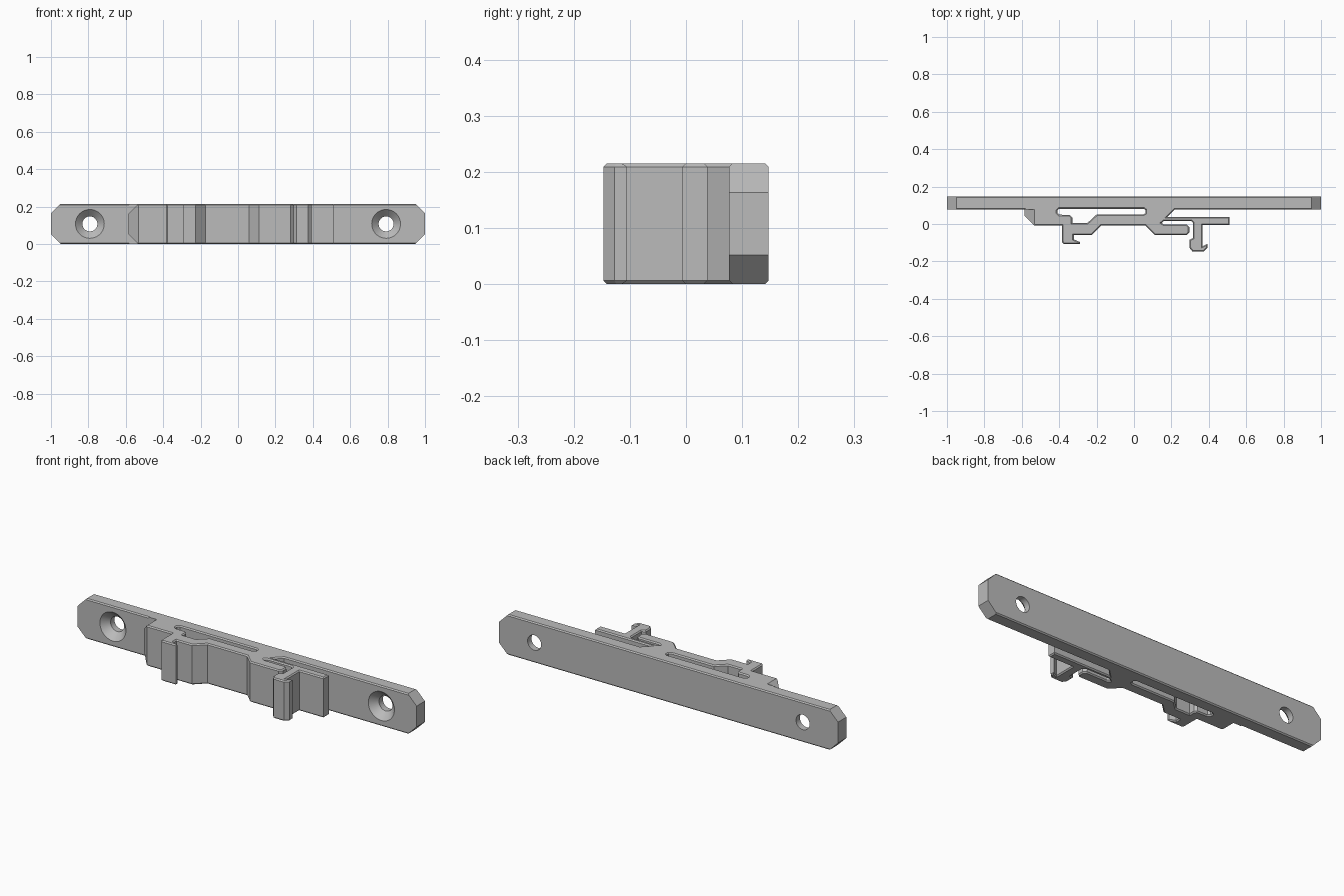
import bpy, bmesh, math
from mathutils import Matrix

if "Cube" in bpy.data.objects:
    bpy.data.objects.remove(bpy.data.objects["Cube"])

HEIGHT, EDGE = 0.215, 0.006
BACK, FACE = 0.147, 0.077

grey = bpy.data.materials.new("plain grey")
grey.use_nodes = True
grey.diffuse_color = (0.5, 0.5, 0.5, 1)
grey.node_tree.nodes["Principled BSDF"].inputs["Base Color"].default_value = (0.5, 0.5, 0.5, 1)

# Plan outline: mounting bar, left latch, right spring arm with hook
outline = [
    (-1, BACK), (-1, FACE), (-.585, FACE), (-.585, .043), (-.532, -.008),
    (-.385, -.008), (-.385, -.096), (-.376, -.107), (-.29, -.107), (-.29, -.096),
    (-.322, -.082), (-.322, -.06), (-.228, -.06), (-.175, -.009), (.06, -.009),
    (.113, -.06), (.28, -.06), (.296, -.045), (.296, -.016), (.282, -.002),
    (.16, -.002), (.148, .006), (.16, .016), (.305, .016), (.316, .006),
    (.316, -.075), (.296, -.085), (.296, -.127), (.312, -.147), (.373, -.147),
    (.394, -.127), (.394, -.105), (.366, -.119), (.366, -.006), (.51, -.006), (.51, .038),
    (.178, .038), (.218, FACE), (1, FACE), (1, BACK)]

# Closed slot behind the latch
slot = [
    (-.4, .081), (-.41, .072), (-.41, .06), (-.4, .05), (-.342, .048), (-.33, .035),
    (-.33, .005), (-.25, .005), (-.2, .051), (.05, .051), (.062, .058), (.062, .074), (.053, .081)]


def extruded_plan(name, loops):
    curve = bpy.data.curves.new(name, "CURVE")
    curve.dimensions, curve.fill_mode = "2D", "BOTH"
    curve.extrude = HEIGHT / 2 - EDGE
    curve.bevel_depth, curve.bevel_resolution, curve.offset = EDGE, 0, -EDGE
    for loop in loops:
        spline = curve.splines.new("POLY")
        spline.points.add(len(loop) - 1)
        for point, (x, y) in zip(spline.points, loop):
            point.co = (x, y, 0, 1)
        spline.use_cyclic_u = True
    temp = bpy.data.objects.new(name, curve)
    bpy.context.collection.objects.link(temp)
    mesh = bpy.data.meshes.new_from_object(temp.evaluated_get(bpy.context.evaluated_depsgraph_get()))
    bpy.data.objects.remove(temp)
    bm = bmesh.new()
    bm.from_mesh(mesh)
    bmesh.ops.remove_doubles(bm, verts=bm.verts, dist=0.0001)
    bmesh.ops.dissolve_limit(bm, angle_limit=0.01, verts=bm.verts, edges=bm.edges)
    bmesh.ops.translate(bm, verts=bm.verts, vec=(0, 0, HEIGHT / 2))
    bmesh.ops.recalc_face_normals(bm, faces=bm.faces)
    bm.to_mesh(mesh)
    bm.free()
    obj = bpy.data.objects.new(name, mesh)
    bpy.context.collection.objects.link(obj)
    obj.data.materials.clear()
    obj.data.materials.append(grey)
    return obj


def make_cutter(name, bm):
    mesh = bpy.data.meshes.new(name)
    bmesh.ops.recalc_face_normals(bm, faces=bm.faces)
    bm.to_mesh(mesh)
    bm.free()
    mesh.materials.append(grey)
    obj = bpy.data.objects.new(name, mesh)
    bpy.context.collection.objects.link(obj)
    obj.hide_render = True
    return obj


def corner_cutter(name, x, side, top, y0, y1):
    # Triangular prism that slants off one end corner
    z, up = (HEIGHT, 1) if top else (0, -1)
    tri = [(x - side * .06, z + up * .008), (x + side * .05, z + up * .008),
           (x + side * .05, z - up * .102)]
    bm = bmesh.new()
    face = bm.faces.new([bm.verts.new((a, y0, b)) for a, b in tri])
    new = bmesh.ops.extrude_face_region(bm, geom=[face])["geom"]
    bmesh.ops.translate(bm, vec=(0, y1 - y0, 0), verts=[v for v in new if isinstance(v, bmesh.types.BMVert)])
    return make_cutter(name, bm)


def screw_cutter(name, x):
    # Countersunk screw hole as one lathed shape
    bm = bmesh.new()
    profile = [(0, 0), (.077, 0), (.077, FACE), (.04, FACE + .037), (.04, .2), (0, .2)]
    verts = [bm.verts.new((r, y, 0)) for r, y in profile]
    edges = [bm.edges.new(pair) for pair in zip(verts, verts[1:])]
    bmesh.ops.spin(bm, geom=verts + edges, axis=(0, 1, 0), cent=(0, 0, 0),
                   angle=math.tau, steps=40)
    bmesh.ops.remove_doubles(bm, verts=bm.verts, dist=0.0001)
    bmesh.ops.transform(bm, verts=bm.verts, matrix=Matrix.Translation((x, 0, HEIGHT / 2)))
    return make_cutter(name, bm)


rail = extruded_plan("mounting_bar_with_clips", [outline, slot])
cutters = []
for side, word in ((-1, "right"), (1, "left")):
    cutters.append(screw_cutter(f"{word}_screw_cutter", side * .792))
    for top in (True, False):
        cutters.append(corner_cutter(f"{word}_end_cutter", side, side, top, -.1, .3))
for top in (True, False):
    cutters.append(corner_cutter("latch_end_cutter", -.585, -1, top, -.2, FACE))

for cutter in cutters:
    mod = rail.modifiers.new(cutter.name, "BOOLEAN")
    mod.operation, mod.solver, mod.object = "DIFFERENCE", "EXACT", cutter

# Apply the cuts and smooth only the round holes
bpy.context.view_layer.update()
result = bpy.data.meshes.new_from_object(rail.evaluated_get(bpy.context.evaluated_depsgraph_get()))
rail.modifiers.clear()
rail.data = result
for cutter in cutters:
    bpy.data.objects.remove(cutter)
bpy.ops.object.select_all(action="DESELECT")
rail.select_set(True)
bpy.context.view_layer.objects.active = rail
bpy.ops.object.shade_smooth_by_angle(angle=math.radians(20))
